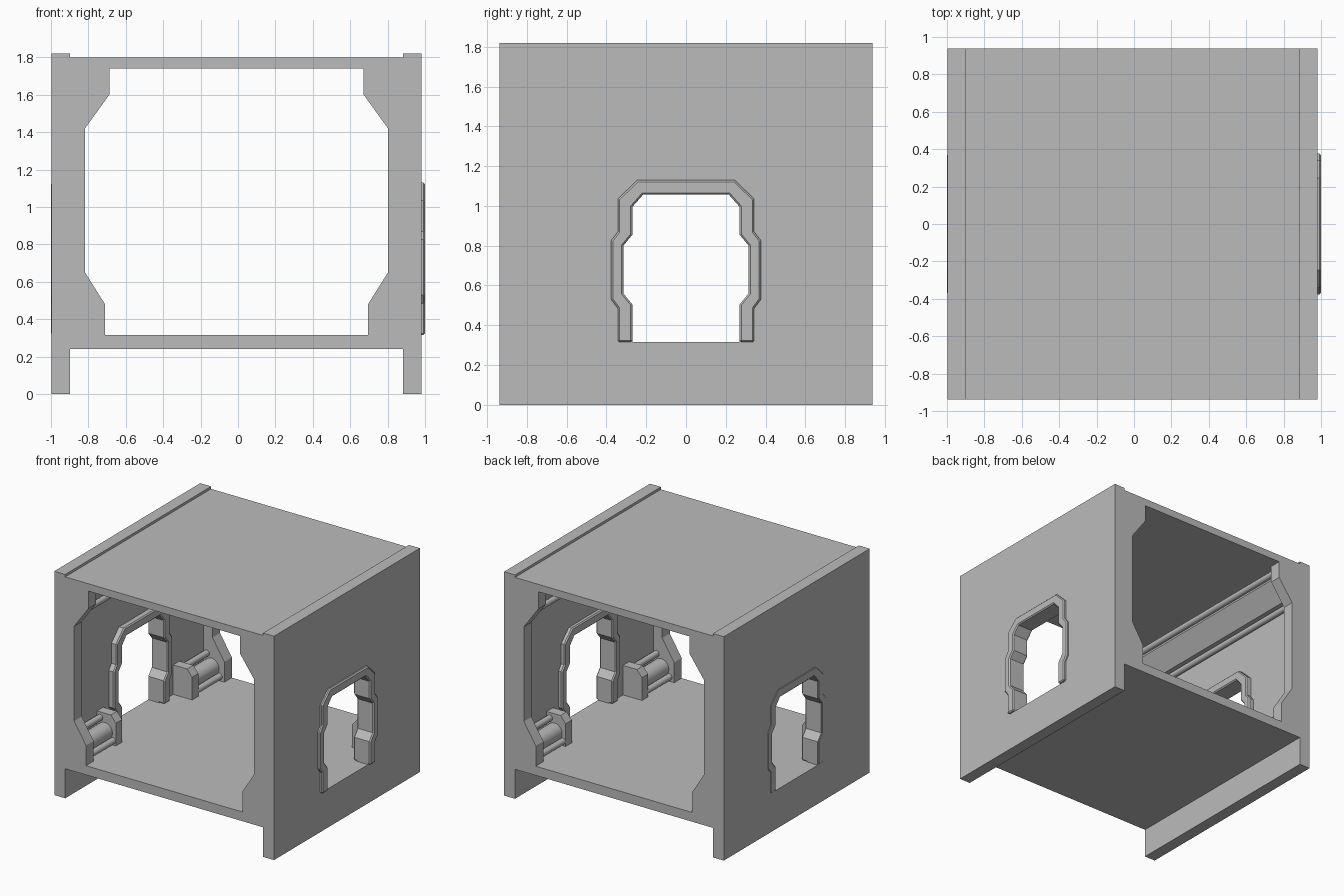
import bpy, bmesh, math
from mathutils import Vector

cube = bpy.data.objects.get("Cube")
if cube:
    bpy.data.objects.remove(cube, do_unlink=True)

grey = bpy.data.materials.new("light_grey")
grey.use_nodes = True
COLOR = (0.5, 0.5, 0.5, 1)
grey.diffuse_color = COLOR
grey.node_tree.nodes["Principled BSDF"].inputs["Base Color"].default_value = COLOR

SHIFT = -0.008            # the shell sits slightly off centre
END, FRAME_IN = 0.937, 0.84
FLOOR, CEIL, TOP = 0.315, 1.74, 1.82
WALL_IN, WALL_OUT = 0.89, 0.988


def prism(name, pts, axis, a, b, shift=SHIFT):
    """Extrude a 2D outline (other two axes) along x or y from a to b."""
    bm = bmesh.new()
    place = (lambda p: (a + shift, p[0], p[1])) if axis == "x" else (lambda p: (p[0] + shift, a, p[1]))
    face = bm.faces.new([bm.verts.new(place(p)) for p in pts])
    ext = bmesh.ops.extrude_face_region(bm, geom=[face])
    move = Vector((b - a, 0, 0)) if axis == "x" else Vector((0, b - a, 0))
    bmesh.ops.translate(bm, vec=move, verts=[v for v in ext["geom"] if isinstance(v, bmesh.types.BMVert)])
    bmesh.ops.recalc_face_normals(bm, faces=bm.faces)
    mesh = bpy.data.meshes.new(name)
    bm.to_mesh(mesh)
    bm.free()
    mesh.materials.append(grey)
    obj = bpy.data.objects.new(name, mesh)
    bpy.context.collection.objects.link(obj)
    return obj


def pipe(name, x, z, r, y0, y1):
    """Smooth cylinder running front to back."""
    bpy.ops.mesh.primitive_cylinder_add(vertices=24, radius=r, depth=abs(y1 - y0),
                                        location=(x + SHIFT, (y0 + y1) / 2, z),
                                        rotation=(math.pi / 2, 0, 0))
    obj = bpy.context.object
    obj.name = name
    obj.data.materials.append(grey)
    bpy.ops.object.shade_smooth_by_angle(angle=math.radians(40))


def rect(u, z0, z1):
    return [(-u, z0), (u, z0), (u, z1), (-u, z1)]


def arch(half):
    """Full doorway path from one half, running from -y foot to +y foot."""
    return [(-y, z) for y, z in half] + [(y, z) for y, z in reversed(half)]


# Floor and roof slabs
prism("floor", rect(WALL_IN, 0.24, FLOOR), "y", -END, END)
prism("roof", rect(WALL_IN, CEIL, 1.80), "y", -END, END)

# Doorway outlines, foot to crown
door_in = arch([(0.27, FLOOR), (0.27, 0.505), (0.315, 0.56), (0.315, 0.80),
                (0.27, 0.855), (0.27, 0.995), (0.215, 1.057)])
door_out = arch([(0.343, FLOOR), (0.343, 0.485), (0.377, 0.53), (0.377, 0.825),
                 (0.343, 0.87), (0.343, 1.035), (0.245, 1.13)])

# End frame jamb and interior sections, drawn for the +x side
jamb = [(WALL_IN, FLOOR), (0.703, FLOOR), (0.703, 0.48), (0.81, 0.65),
        (0.81, 1.42), (0.68, 1.60), (0.68, CEIL), (WALL_IN, CEIL)]
block = [(WALL_IN, FLOOR), (0.72, FLOOR), (0.72, 0.50), (0.765, 0.555), (WALL_IN, 0.555)]
panel = [(0.74, CEIL), (0.73, 1.66), (0.84, 1.50), (WALL_IN, 1.49), (WALL_IN, CEIL)]

for s, side in ((1, "left"), (-1, "right")):
    def flip(pts):
        return [(s * x, z) for x, z in pts]

    # Side wall with a doorway, and the skirt below it
    wall = [(-END, FLOOR)] + door_in + [(END, FLOOR), (END, TOP), (-END, TOP)]
    prism(side + "_wall", wall, "x", s * WALL_IN, s * WALL_OUT)
    prism(side + "_skirt", rect(END, 0, FLOOR), "x", s * WALL_IN, s * WALL_OUT)

    # Bevelled door surround
    surround = prism(side + "_door_surround", door_out + door_in[::-1], "x", s * 0.85, s, 0)
    bevel = surround.modifiers.new("edge", "BEVEL")
    bevel.width, bevel.segments = 0.009, 1
    bevel.limit_method, bevel.angle_limit = "ANGLE", math.radians(60)

    # Upper corner cover with a pipe along each edge
    prism(side + "_upper_panel", flip(panel), "y", -FRAME_IN, FRAME_IN)
    pipe(side + "_ceiling_pipe", s * 0.715, 1.695, 0.025, -FRAME_IN, FRAME_IN)
    pipe(side + "_wall_pipe", s * 0.865, 1.455, 0.025, -FRAME_IN, FRAME_IN)

    for t, end in ((-1, "front"), (1, "back")):
        tag = f"{side}_{end}_"
        prism(tag + "jamb", flip(jamb), "y", t * FRAME_IN, t * END)
        # Lower corner pipes running into an end block
        prism(tag + "pipe_block", flip(block), "y", t * 0.45, t * 0.53)
        pipe(tag + "upper_pipe", s * 0.862, 0.51, 0.025, t * 0.52, t * FRAME_IN)
        pipe(tag + "main_pipe", s * 0.82, 0.41, 0.07, t * 0.52, t * FRAME_IN)
        pipe(tag + "lower_pipe", s * 0.745, 0.352, 0.025, t * 0.52, t * FRAME_IN)
